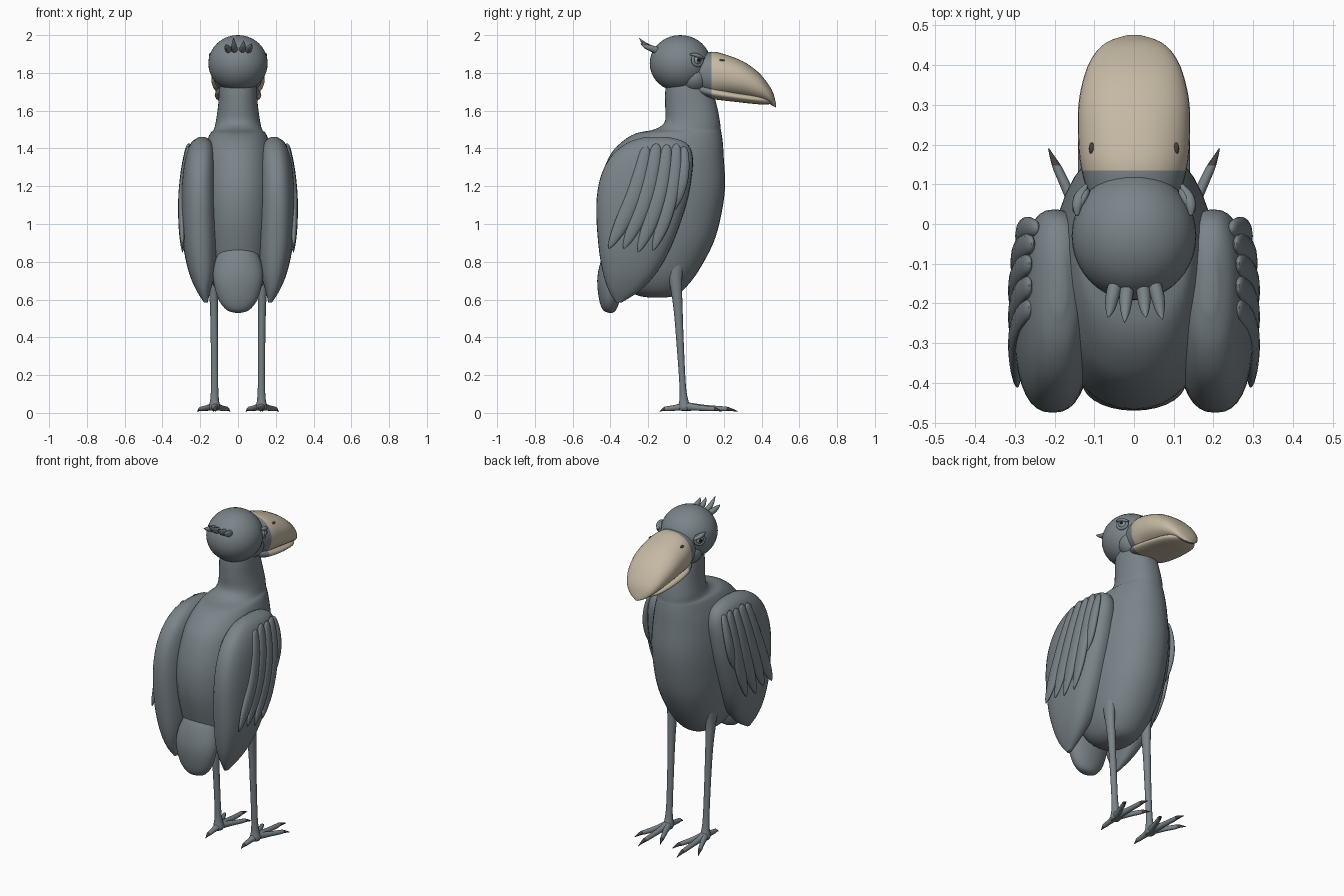
import bpy, bmesh, math
from mathutils import Vector

if "Cube" in bpy.data.objects:
    bpy.data.objects.remove(bpy.data.objects["Cube"])


def material(name, rgb):
    m = bpy.data.materials.new(name)
    m.diffuse_color = (*rgb, 1)
    m.use_nodes = True
    m.node_tree.nodes["Principled BSDF"].inputs["Base Color"].default_value = m.diffuse_color
    return m


GREY = material("slate grey", (0.195, 0.23, 0.25))
TAN = material("beak tan", (0.56, 0.485, 0.37))
CLAW = material("claw dark", (0.06, 0.052, 0.047))
IRIS = material("eye grey", (0.27, 0.29, 0.29))
BLACK = material("pupil black", (0.01, 0.01, 0.01))


def finish(ob, *mats, angle=50):
    for m in mats:
        ob.data.materials.append(m)
    bpy.ops.object.select_all(action='DESELECT')
    ob.select_set(True)
    bpy.context.view_layer.objects.active = ob
    bpy.ops.object.shade_smooth_by_angle(angle=math.radians(angle))
    return ob


def smooth_rows(rows, sub):
    """Catmull-Rom interpolation through rows of numbers."""
    out = []
    for i in range(len(rows) - 1):
        p0, p1 = rows[max(i - 1, 0)], rows[i]
        p2, p3 = rows[i + 1], rows[min(i + 2, len(rows) - 1)]
        for k in range(sub):
            t = k / sub
            out.append([0.5 * (2 * b + (c - a) * t + (2 * a - 5 * b + 4 * c - d) * t * t
                               + (3 * b - a - 3 * c + d) * t ** 3)
                        for a, b, c, d in zip(p0, p1, p2, p3)])
    return out + [list(rows[-1])]


def loft(name, rows, mats=(GREY,), axes=None, n=24, sub=4, power=2.0, rule=None):
    """Skin rings (x, y, z, ru, rv); axes fixes the ring plane, else it follows the path."""
    rows = smooth_rows(rows, sub)
    bm = bmesh.new()
    rings = []
    for i, r in enumerate(rows):
        c = Vector(r[:3])
        if axes:
            u, v = Vector(axes[0]), Vector(axes[1])
        else:
            t = Vector(rows[min(i + 1, len(rows) - 1)][:3]) - Vector(rows[max(i - 1, 0)][:3])
            v = t.cross(Vector((1, 0, 0))).normalized()
            u = v.cross(t).normalized()
        ring = []
        for k in range(n):
            a = 2 * math.pi * k / n
            ca, sa = math.cos(a), math.sin(a)
            ca = math.copysign(abs(ca) ** (2 / power), ca)
            sa = math.copysign(abs(sa) ** (2 / power), sa)
            ring.append(bm.verts.new(c + u * ca * max(r[3], .001) + v * sa * max(r[4], .001)))
        rings.append(ring)
    for a, b in zip(rings, rings[1:]):
        for k in range(n):
            bm.faces.new((a[k], a[(k + 1) % n], b[(k + 1) % n], b[k]))
    bm.faces.new(rings[0])
    bm.faces.new(rings[-1])
    bmesh.ops.recalc_face_normals(bm, faces=bm.faces)
    if rule:
        for f in bm.faces:
            f.material_index = rule(f.calc_center_median())
    me = bpy.data.meshes.new(name)
    bm.to_mesh(me)
    bm.free()
    ob = bpy.data.objects.new(name, me)
    bpy.context.collection.objects.link(ob)
    return finish(ob, *mats)


def ball(name, loc, scale, mat, rot=(0, 0, 0), seg=32):
    bpy.ops.mesh.primitive_uv_sphere_add(segments=seg, ring_count=seg // 2, location=loc, rotation=rot)
    ob = bpy.context.object
    ob.name, ob.scale = name, scale
    return finish(ob, mat)


FLAT = ((1, 0, 0), (0, 1, 0))      # horizontal rings
UPRIGHT = ((1, 0, 0), (0, 0, 1))   # rings facing forward


def stacked(profile, side=1):
    """(z, back, front, half width[, x]) rows to horizontal rings."""
    return [(side * p[4] if len(p) > 4 else 0, (p[1] + p[2]) / 2, p[0], p[3], (p[2] - p[1]) / 2)
            for p in profile]


def forward(profile):
    """(y, bottom, top, half width) rows to upright rings."""
    return [(0, y, (a + b) / 2, w, (b - a) / 2) for y, a, b, w in profile]


# Body and neck
loft("body", stacked([
    (.61, -.18, -.12, .02), (.62, -.25, -.06, .07), (.66, -.32, -.005, .12), (.75, -.385, .065, .165),
    (.9, -.435, .145, .195), (1.05, -.465, .187, .207), (1.2, -.46, .207, .207),
    (1.35, -.41, .2, .19), (1.43, -.345, .195, .168), (1.48, -.265, .188, .147),
    (1.5, -.17, .184, .128), (1.54, -.113, .18, .118), (1.62, -.11, .165, .106),
    (1.7, -.11, .14, .1), (1.8, -.1, .1, .09)]), axes=FLAT, n=40, power=2.2)

# Tail
loft("tail", [(0, -.4, .53, .015, .01), (0, -.405, .545, .06, .035), (0, -.405, .6, .103, .055),
              (0, -.4, .7, .13, .07), (0, -.375, .79, .125, .08), (0, -.35, .87, .09, .07),
              (0, -.33, .92, .03, .03)], axes=FLAT, n=28)

# Head, cheeks and beak
ball("head", (0, -.03, 1.85), (.157, .162, .15), GREY, seg=40)
ball("cheeks", (0, .045, 1.775), (.128, .095, .092), GREY)
loft("upper_beak", forward([
    (.05, 1.71, 1.90, .11), (.135, 1.678, 1.912, .132), (.2, 1.675, 1.9, .14), (.3, 1.665, 1.862, .14),
    (.38, 1.652, 1.806, .123), (.43, 1.64, 1.748, .098), (.46, 1.625, 1.698, .064),
    (.476, 1.617, 1.64, .015)]), (GREY, TAN), UPRIGHT, n=36, power=2.2,
    rule=lambda c: int(c.y > .135))
loft("lower_beak", forward([
    (.07, 1.68, 1.75, .09), (.135, 1.662, 1.73, .118), (.25, 1.648, 1.705, .122), (.38, 1.634, 1.685, .104),
    (.44, 1.634, 1.668, .066), (.46, 1.642, 1.655, .03)]), (GREY, TAN), UPRIGHT, n=32, power=2.2,
    rule=lambda c: int(c.y > .135))

# Crest spikes on the back of the head
for x, top, back in ((-.055, 1.95, -.235), (-.02, 1.985, -.248), (.025, 1.97, -.235), (.06, 1.955, -.24)):
    loft("crest_feather", [(x * .8, -.14, 1.915, .018, .02), (x, -.185, 1.93, .017, .017),
                           (x * 1.1, (back - .19) / 2 - .005, (top + 1.93) / 2, .011, .01),
                           (x * 1.2, back, top, .001, .001)], n=10, sub=3)

# Wing feathers: top (y, z), bottom (y, z), half breadth, sideways shift
FEATHERS = [(-.21, 1.41, -.41, .87, .042, 0), (-.155, 1.425, -.33, .87, .042, 0),
            (-.1, 1.42, -.255, .85, .04, 0), (-.05, 1.425, -.175, .86, .038, -.006),
            (-.012, 1.41, -.09, 1.05, .032, -.018)]

for s, side in ((1, "right"), (-1, "left")):
    # Wing
    loft(side + "_wing", stacked([
        (.585, -.37, -.34, .01, .17), (.65, -.41, -.24, .038, .183), (.75, -.442, -.15, .072, .19),
        (.9, -.465, -.07, .092, .2), (1.1, -.475, 0, .097, .205), (1.25, -.452, .03, .092, .203),
        (1.36, -.395, .035, .08, .197), (1.43, -.31, 0, .056, .192), (1.46, -.22, -.09, .018, .19)], s),
        axes=FLAT, n=36, power=2.5)
    for y0, z0, y1, z1, w, shift in FEATHERS:
        rows = []
        for t, x, k in ((0, .262, .15), (.05, .267, .65), (.25, .285, .9), (.5, .297, 1),
                        (.75, .297, .95), (.93, .295, .5), (1, .293, .06)):
            rows.append((s * (x + shift), y0 + (y1 - y0) * t + .03 * math.sin(math.pi * t),
                         z0 + (z1 - z0) * t, .019 * k, w * k))
        loft(side + "_wing_feather", rows, n=14, sub=3)
    # Lower wing tips
    for y, z, x in ((-.36, .62, .19), (-.32, .68, .215)):
        loft(side + "_wing_tip", [(s * (x + .04), y + .03, z + .3, .015, .03),
                                  (s * (x + .02), y, z + .14, .024, .045),
                                  (s * x, y - .01, z, .004, .008)], n=12)

    # Eye, lids, brow and nostril
    d = Vector((s * .87, .48, .1)).normalized()
    c = Vector((s * .128, .057, 1.866))
    rot = d.to_track_quat('Z', 'Y').to_euler()
    ball(side + "_eye", c, (.025, .025, .025), IRIS, rot, 20)
    ball(side + "_pupil", c + d * .021, (.011, .011, .006), BLACK, rot, 16)
    bpy.ops.mesh.primitive_torus_add(major_radius=.027, minor_radius=.009, major_segments=24,
                                     minor_segments=10, location=c + d * .006, rotation=rot)
    bpy.context.object.name = side + "_eyelid"
    finish(bpy.context.object, GREY)
    loft(side + "_brow", [(s * .143, .022, 1.898, .005, .004), (s * .143, .045, 1.896, .012, .01),
                          (s * .136, .07, 1.888, .014, .011), (s * .12, .098, 1.876, .005, .004)], n=12)
    ball(side + "_nostril", (s * .106, .19, 1.866), (.008, .015, .007), CLAW, seg=12)

    # Leg
    loft(side + "_leg", [(s * .13, -.06, .8, .03, .05), (s * .13, -.055, .7, .026, .034),
                         (s * .127, -.042, .55, .021, .024), (s * .125, -.03, .35, .019, .019),
                         (s * .124, -.018, .15, .019, .017), (s * .124, -.012, .07, .023, .023),
                         (s * .124, -.008, .03, .03, .034), (s * .124, -.008, .012, .022, .026)],
         axes=FLAT, n=16)
    # Toes with dark claws
    for tx, ty in ((.215, .19), (.13, .275), (.042, .19), (.12, -.14)):
        a, b = Vector((.124, -.008, .035)), Vector((tx, ty, .008))
        rows = []
        for t, r, lift in ((0, .024, 0), (.35, .016, .002), (.7, .013, .006), (.82, .01, .008), (1, .0015, 0)):
            p = a.lerp(b, t)
            rows.append((s * p.x, p.y, p.z + lift, r, r))
        tip = a.lerp(b, .78).y
        loft(side + "_toe", rows, (GREY, CLAW), UPRIGHT, n=12, sub=3,
             rule=lambda q, tip=tip, sg=math.copysign(1, ty): int(q.y * sg > tip * sg))
